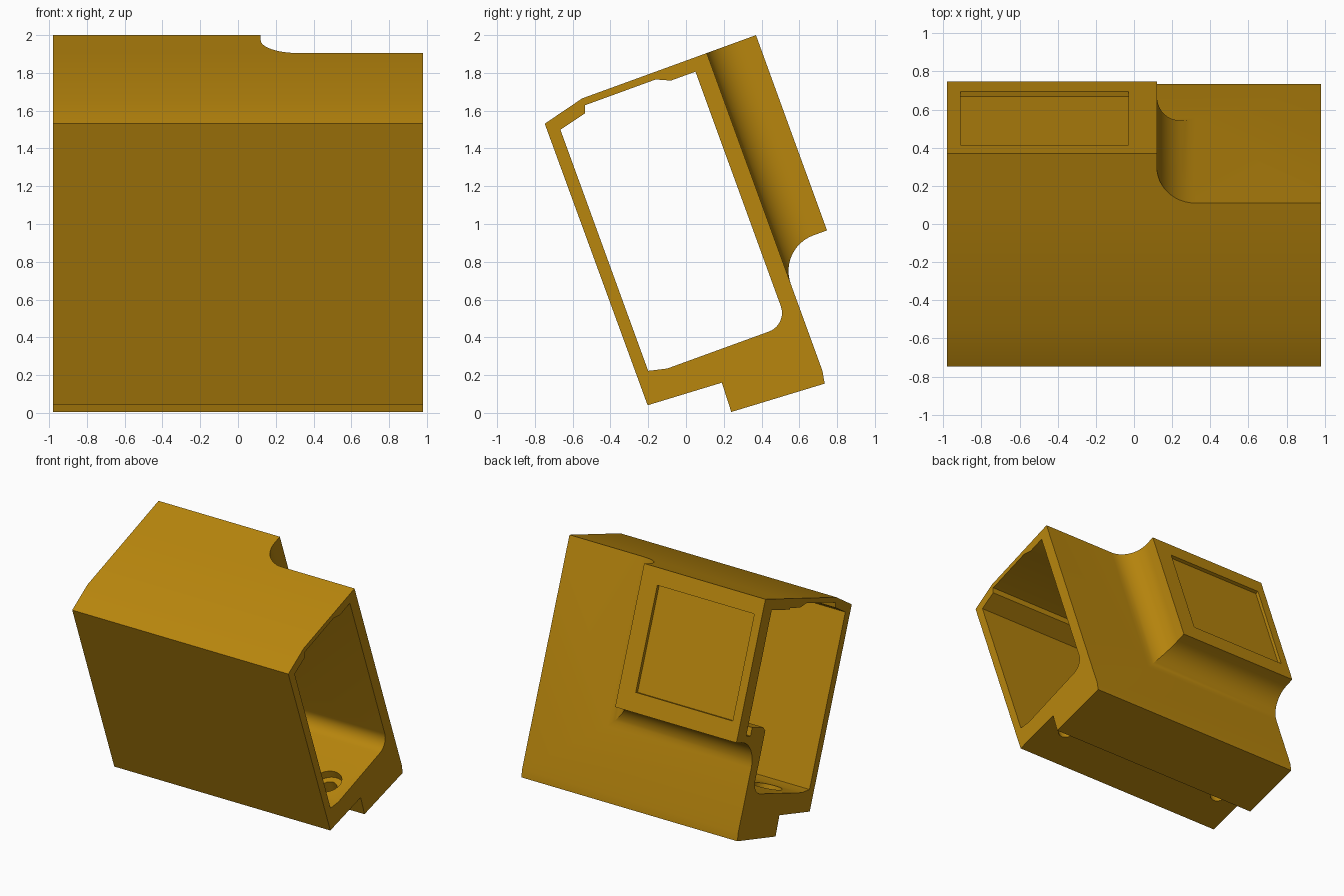
import bpy, bmesh, math
from mathutils import Vector

if "Cube" in bpy.data.objects:
    bpy.data.objects.remove(bpy.data.objects["Cube"])

# Tilted working frame: h = outward from the back face, v = down along it
TILT = math.radians(20)
ORIGIN = Vector((0.11, 1.905))
S, C = math.sin(TILT), math.cos(TILT)
HALF = 0.98


def place(x, h, v):
    return Vector((x, ORIGIN.x + h * C + v * S, ORIGIN.y + h * S - v * C))


gold = bpy.data.materials.new("ochre gold")
gold.diffuse_color = (0.48, 0.238, 0.004, 1)
gold.use_nodes = True
gold.node_tree.nodes["Principled BSDF"].inputs["Base Color"].default_value = gold.diffuse_color


def finish(name, bm):
    bmesh.ops.recalc_face_normals(bm, faces=bm.faces)
    me = bpy.data.meshes.new(name)
    bm.to_mesh(me)
    bm.free()
    me.materials.append(gold)
    ob = bpy.data.objects.new(name, me)
    bpy.context.collection.objects.link(ob)
    return ob


def prism(name, profile, x0, x1):
    """Extrude an (h, v) profile along x."""
    bm = bmesh.new()
    a = [bm.verts.new(place(x0, h, v)) for h, v in profile]
    b = [bm.verts.new(place(x1, h, v)) for h, v in profile]
    n = len(a)
    bm.faces.new(a)
    bm.faces.new(b[::-1])
    for i in range(n):
        j = (i + 1) % n
        bm.faces.new((a[i], b[i], b[j], a[j]))
    return finish(name, bm)


def box(name, x0, x1, h0, h1, v0, v1):
    return prism(name, [(h0, v0), (h1, v0), (h1, v1), (h0, v1)], x0, x1)


def bore(name, x, h, r, v0, v1, n=32):
    """Cylinder along the v axis."""
    bm = bmesh.new()
    rings = [[bm.verts.new(place(x + r * math.cos(2 * math.pi * i / n),
                                 h + r * math.sin(2 * math.pi * i / n), v))
              for i in range(n)] for v in (v0, v1)]
    bm.faces.new(rings[0])
    bm.faces.new(rings[1][::-1])
    for i in range(n):
        j = (i + 1) % n
        bm.faces.new((rings[0][i], rings[1][i], rings[1][j], rings[0][j]))
    return finish(name, bm)


def combine(target, other, op):
    m = target.modifiers.new(other.name, 'BOOLEAN')
    m.operation, m.object, m.solver = op, other, 'EXACT'
    bpy.context.view_layer.objects.active = target
    bpy.ops.object.modifier_apply(modifier=m.name)
    bpy.data.objects.remove(other)


# Housing shell, solid first
housing = prism("housing", [
    (0, 0), (-0.702, 0), (-0.934, 0.058), (-0.932, 1.645), (-0.522, 1.667),
    (-0.528, 1.83), (-0.012, 1.858), (0, 1.79)], -HALF, HALF)

# Raised back block with coved side and lower edge, mitred at the corner
R, TOP = 0.2, 0.277
cove = [(0, TOP)]
for i in range(13):
    t = math.pi / 2 * i / 12
    cove.append((R * (1 - math.cos(t)), R * (1 - math.sin(t))))
cove.append((R, -0.04))
bm = bmesh.new()
rows = []
for d, h in cove:
    x, v = 0.12 + d, 1.10 + d
    rows.append([bm.verts.new(place(*p)) for p in
                 ((-HALF, h, 0), (x, h, 0), (x, h, v), (-HALF, h, v))])
for p, q in zip(rows, rows[1:]):
    for i in (1, 2):
        bm.faces.new((p[i], p[i + 1], q[i + 1], q[i]))
bm.faces.new(rows[0])
bm.faces.new(rows[-1][::-1])
bm.faces.new([r[0] for r in rows] + [r[1] for r in rows[::-1]])
bm.faces.new([r[0] for r in rows] + [r[3] for r in rows[::-1]])
combine(housing, finish("back_block", bm), 'UNION')

# Through cavity with one rounded corner
cavity = [(-0.867, 0.116), (-0.716, 0.080), (-0.700, 0.039), (-0.302, 0.039),
          (-0.228, 0.072), (-0.090, 0.072)]
for i in range(11):
    t = math.pi / 2 * i / 10
    cavity.append((-0.195 + 0.105 * math.cos(t), 1.393 + 0.105 * math.sin(t)))
cavity += [(-0.768, 1.498), (-0.867, 1.475)]
combine(housing, prism("cavity", cavity, -1.2, 1.2), 'DIFFERENCE')

# Pocket behind the back block, open to the left end
combine(housing, prism("pocket", [
    (-0.15, 0.085), (0.16, 0.085), (0.16, 1.05), (0.10, 1.05), (0.10, 0.985),
    (-0.05, 0.985), (-0.085, 1.01), (-0.15, 1.01)], -1.2, 0.0), 'DIFFERENCE')

# Shallow rectangular panel in the back block
combine(housing, box("panel_recess", -0.91, -0.03, 0.25, 0.4, 0.13, 0.95), 'DIFFERENCE')

# Counterbored floor holes
for x in (-0.77, 0.77):
    combine(housing, bore("counterbore", x, -0.61, 0.115, 1.40, 1.56), 'DIFFERENCE')
    combine(housing, bore("screw_hole", x, -0.61, 0.065, 1.45, 1.80), 'DIFFERENCE')

bpy.ops.object.select_all(action='DESELECT')
housing.select_set(True)
bpy.context.view_layer.objects.active = housing
bpy.ops.object.shade_smooth_by_angle(angle=math.radians(25))
